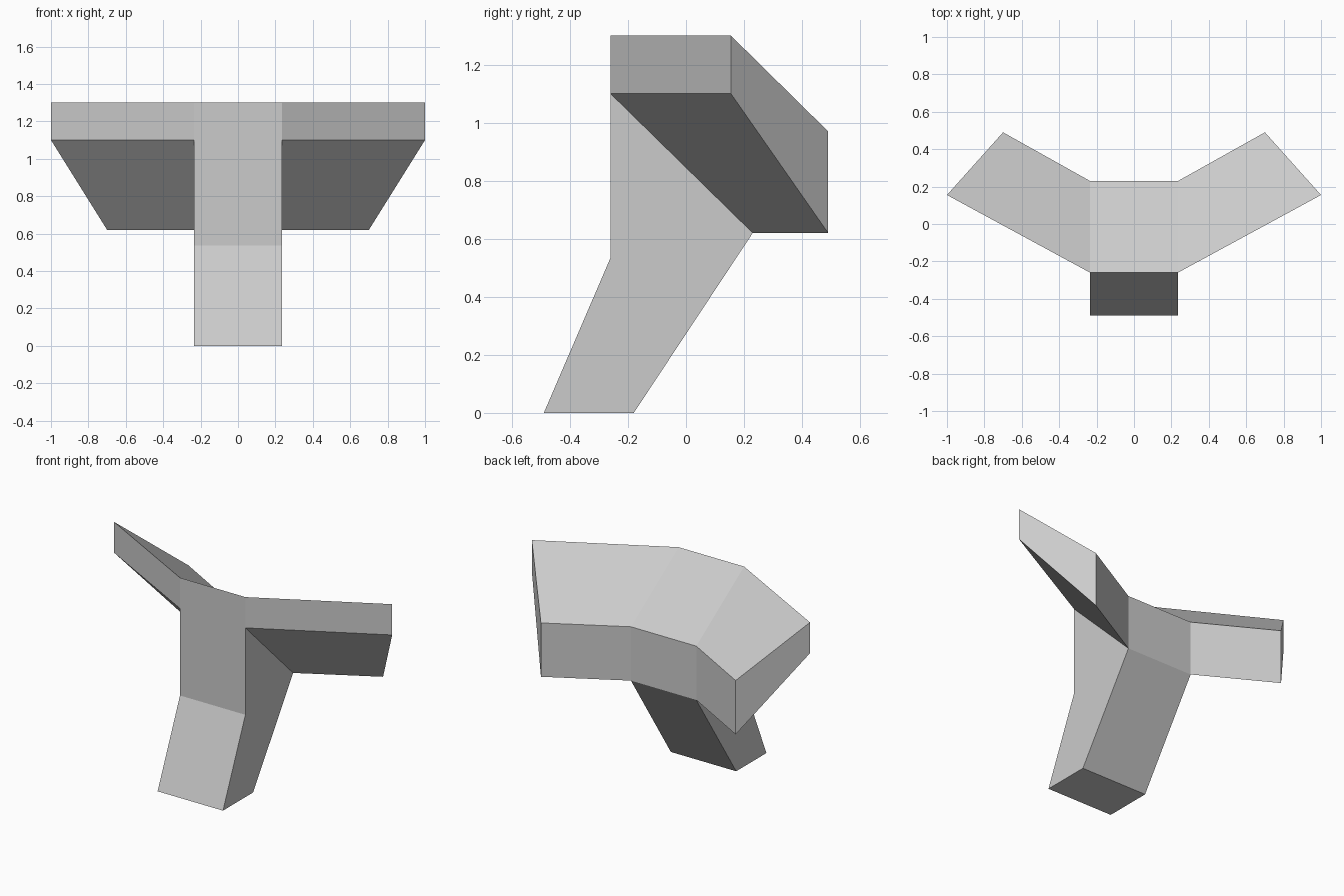
import bpy
import bmesh

cube = bpy.data.objects.get("Cube")
if cube:
    bpy.data.objects.remove(cube, do_unlink=True)

HALF = 0.235  # half width of the stem

# Stem profile (y, z), from the front foot round to the front bend
STEM = [(-0.49, 0), (-0.18, 0), (0.23, 0.62), (0.23, 0.97),
        (-0.26, 1.30), (-0.26, 1.10), (-0.26, 0.535)]
# Outer end of an arm (x, y, z), matching stem points 2 to 5
ARM_END = [(0.70, 0.49, 0.62), (0.70, 0.49, 0.97), (1, 0.155, 1.30), (1, 0.155, 1.10)]

grey = bpy.data.materials.new("light grey")
grey.use_nodes = True
colour = (0.6, 0.6, 0.6, 1)
grey.diffuse_color = colour
grey.node_tree.nodes["Principled BSDF"].inputs["Base Color"].default_value = colour

bm = bmesh.new()


def bridge(a, b, closed=True):
    """Join two matching rings of vertices with quads."""
    n = len(a)
    for i in range(n):
        j = (i + 1) % n
        bm.faces.new((a[i], a[j], b[j], b[i]))


# Stem: the profile carried across the full width
left, right = [[bm.verts.new((s * HALF, y, z)) for y, z in STEM] for s in (1, -1)]
bridge(left, right)

# Arms: swept back from the upper stem, with the leg side closed below them
for s, ring in ((1, left), (-1, right)):
    end = [bm.verts.new((s * x, y, z)) for x, y, z in ARM_END]
    bridge(ring[2:6], end)
    bm.faces.new(end)
    bm.faces.new(ring[:3] + ring[5:])

bmesh.ops.recalc_face_normals(bm, faces=bm.faces[:])
mesh = bpy.data.meshes.new("forked_bracket")
bm.to_mesh(mesh)
bm.free()
mesh.materials.append(grey)
bpy.context.collection.objects.link(bpy.data.objects.new("forked_bracket", mesh))
